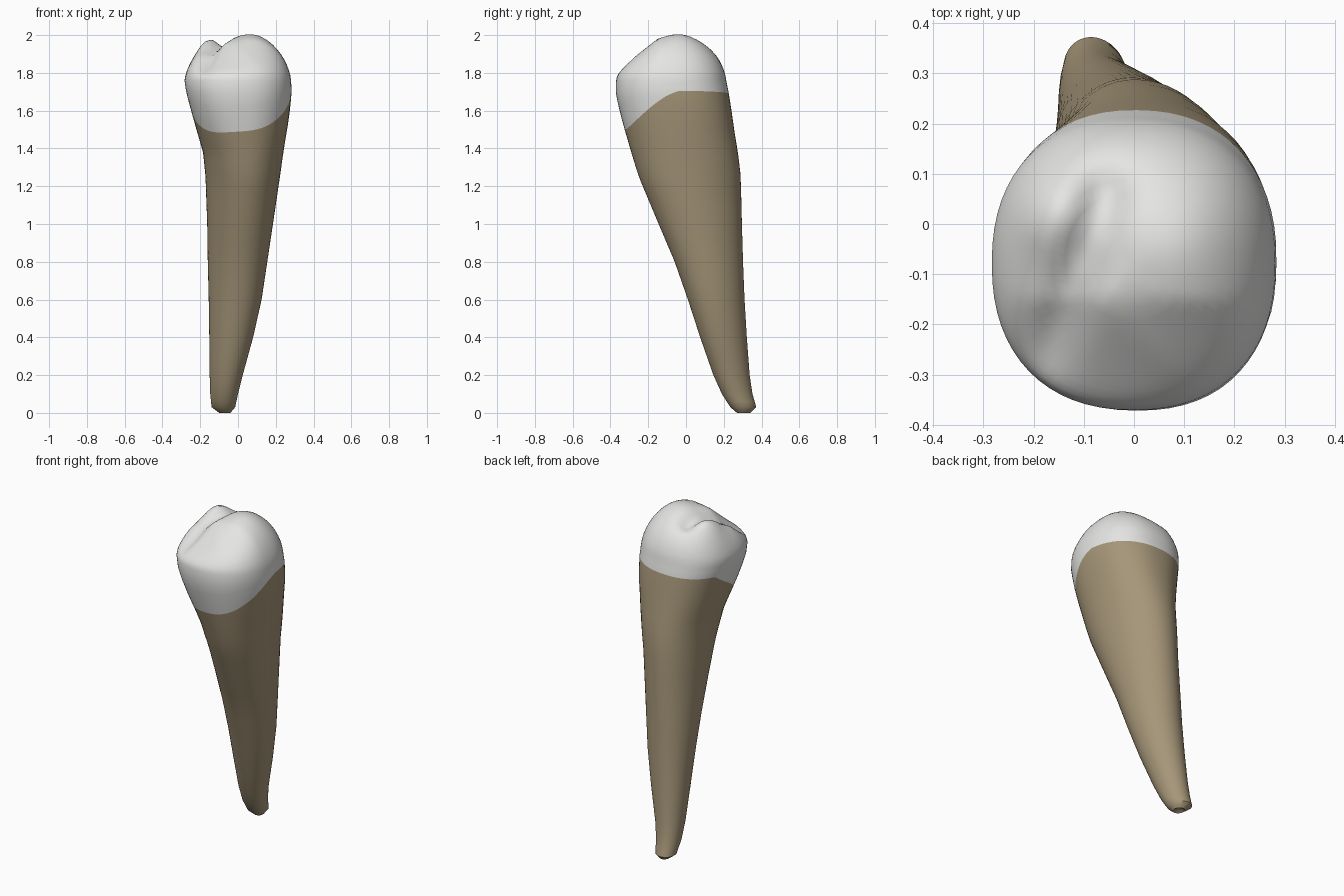
import bpy, bmesh, math
from math import cos, sin, pi, exp, radians

if "Cube" in bpy.data.objects:
    bpy.data.objects.remove(bpy.data.objects["Cube"])

# Extents of the tooth by height: z, x min, x max, y min, y max
SECTIONS = [
    (0.00, -0.10, -0.04, 0.27, 0.34), (0.03, -0.14, -0.015, 0.235, 0.372),
    (0.10, -0.147, 0.0, 0.19, 0.352), (0.20, -0.15, 0.025, 0.145, 0.337),
    (0.40, -0.152, 0.08, 0.075, 0.322), (0.60, -0.155, 0.125, 0.01, 0.31),
    (0.80, -0.16, 0.155, -0.06, 0.302), (1.00, -0.163, 0.185, -0.145, 0.296),
    (1.25, -0.172, 0.222, -0.25, 0.29), (1.38, -0.185, 0.24, -0.29, 0.275),
    (1.50, -0.22, 0.26, -0.325, 0.255), (1.60, -0.248, 0.275, -0.352, 0.241),
    (1.70, -0.275, 0.284, -0.373, 0.225), (1.76, -0.283, 0.281, -0.37, 0.213),
]
N = 64
TOP = 1.76


def section(z):
    for a, b in zip(SECTIONS, SECTIONS[1:]):
        if z <= b[0]:
            t = (z - a[0]) / (b[0] - a[0])
            return [p + (q - p) * t for p, q in zip(a[1:], b[1:])]
    return SECTIONS[-1][1:]


def outline(z, a, r=1.0):
    """Rounded section: skewed ellipse in the root, fuller in the crown."""
    x0, x1, y0, y1 = section(z)
    k = min(max((z - 1.2) / 0.4, 0), 1)
    e = 1 - 0.12 * k
    skew = -0.13 * (1 - k)
    c, s = cos(a), sin(a + skew)
    c = math.copysign(abs(c) ** e, c)
    s = math.copysign(abs(s) ** e, s)
    return ((x0 + x1) / 2 + r * c * (x1 - x0) / 2,
            (y0 + y1) / 2 + r * s * (y1 - y0) / 2)


def gum_line(a):
    """Height of the enamel edge: low in front and left, high right and back."""
    f = 0.5 + 0.5 * sin(a + 0.18)
    f = f * f * (3 - 2 * f)
    return 1.49 + 0.20 * min(1, 1.35 * f ** 0.8) + 0.015 * cos(a)


def bump(x, y, cx, cy, w):
    return exp(-((x - cx) ** 2 + (y - cy) ** 2) / w ** 2)


def segment_dist(x, y, ax, ay, bx, by):
    dx, dy = bx - ax, by - ay
    t = min(max(((x - ax) * dx + (y - ay) * dy) / (dx * dx + dy * dy), 0), 1)
    return math.hypot(x - ax - t * dx, y - ay - t * dy)


def chewing_height(x, y, r):
    d = max(0, 1 - r ** 4)
    z = TOP + 0.195 * d ** 0.7
    z += 0.05 * d * bump(x, y, 0.07, -0.04, 0.14)          # main cusp
    z += 0.05 * d * bump(x, y, -0.16, 0.03, 0.09)          # left cusp
    z -= 0.05 * d * math.exp(-(segment_dist(x, y, -0.06, 0.06, -0.19, -0.30) / 0.05) ** 2)
    z -= 0.45 * d * max(0, -y - 0.15)                      # front slope
    z -= 0.25 * d * max(0, -(x + y) * 0.7 - 0.15)          # front left slope
    return z


bm = bmesh.new()
rings = []
levels = [0, 0.012, 0.03, 0.06, 0.1, 0.15, 0.2, 0.3, 0.4, 0.5, 0.6, 0.7, 0.8, 0.9, 1.0,
          1.1, 1.18, 1.25, 1.32, 1.38, 1.44, 1.5, 1.55, 1.6, 1.64, 1.68, 1.72, TOP]
edge_ring = levels.index(1.6)

# Root and crown walls, with rings bent so one follows the enamel edge
for z in levels:
    ring = []
    w = (z - 1.15) / 0.45 if z < 1.6 else (TOP - z) / (TOP - 1.6)
    for i in range(N):
        a = 2 * pi * i / N
        vz = z + max(0, w) * (gum_line(a) - 1.6)
        ring.append(bm.verts.new((*outline(vz, a), vz)))
    rings.append(ring)

# Chewing surface with cusps and groove
for r in [0.985, 0.96, 0.92, 0.87, 0.81, 0.74, 0.66, 0.57, 0.48, 0.39, 0.3, 0.2, 0.1]:
    ring = []
    for i in range(N):
        x, y = outline(TOP, 2 * pi * i / N, r)
        ring.append(bm.verts.new((x, y, chewing_height(x, y, r))))
    rings.append(ring)

for k, (lo, hi) in enumerate(zip(rings, rings[1:])):
    for i in range(N):
        j = (i + 1) % N
        f = bm.faces.new((lo[i], lo[j], hi[j], hi[i]))
        f.material_index = 1 if k >= edge_ring else 0

# Close the crown centre and the root tip
x, y = outline(TOP, 0, 0)
peak = bm.verts.new((x, y, chewing_height(x, y, 0)))
x, y = outline(0, 0, 0)
tip = bm.verts.new((x, y, 0.02))
for i in range(N):
    j = (i + 1) % N
    bm.faces.new((rings[-1][i], rings[-1][j], peak)).material_index = 1
    bm.faces.new((rings[0][j], rings[0][i], tip))

bmesh.ops.recalc_face_normals(bm, faces=bm.faces)
mesh = bpy.data.meshes.new("tooth")
bm.to_mesh(mesh)
bm.free()
for name, col in (("root brown", (0.38, 0.305, 0.19, 1)), ("enamel white", (0.78, 0.78, 0.77, 1))):
    m = bpy.data.materials.new(name)
    m.diffuse_color = col
    m.use_nodes = True
    m.node_tree.nodes["Principled BSDF"].inputs["Base Color"].default_value = m.diffuse_color
    mesh.materials.append(m)
tooth = bpy.data.objects.new("tooth", mesh)
bpy.context.collection.objects.link(tooth)
bpy.context.view_layer.objects.active = tooth
tooth.select_set(True)
bpy.ops.object.shade_smooth_by_angle(angle=radians(50))
